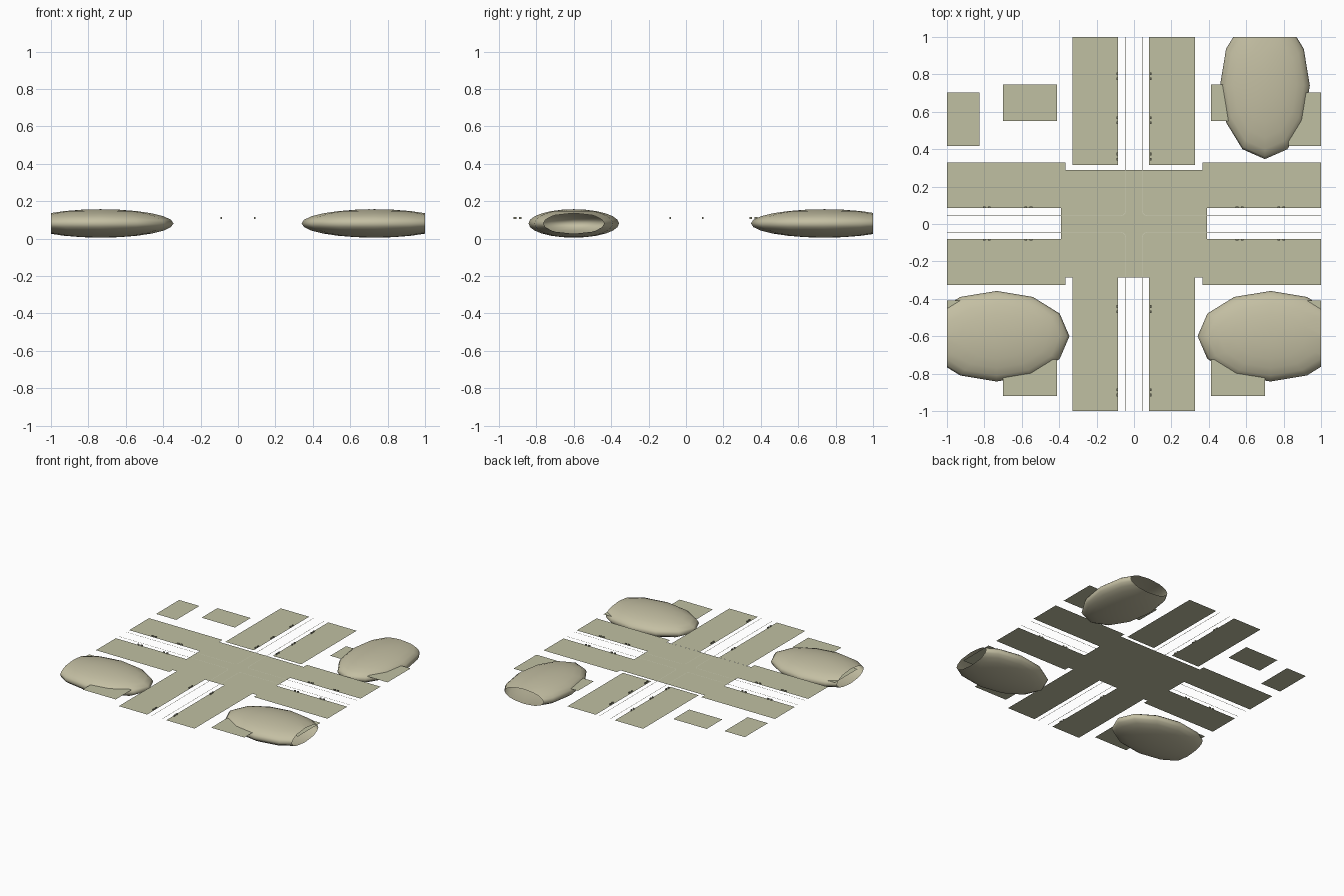
import bpy, bmesh, math
from mathutils import Matrix, Vector

if "Cube" in bpy.data.objects:
    bpy.data.objects.remove(bpy.data.objects["Cube"])

H = 0.105  # height of the street surface


def material(name, rgb):
    m = bpy.data.materials.new(name)
    m.diffuse_color = (*rgb, 1)
    m.use_nodes = True
    m.node_tree.nodes["Principled BSDF"].inputs["Base Color"].default_value = m.diffuse_color
    return m


STONE = material("olive_stone", (0.525, 0.53, 0.363))
EARTH = material("warm_olive", (0.55, 0.52, 0.365))
LINE = material("pale_line", (0.62, 0.62, 0.47))
DARK = material("dark_olive", (0.3, 0.3, 0.21))


def finish(bm, name, mat):
    me = bpy.data.meshes.new(name)
    bm.to_mesh(me)
    bm.free()
    me.materials.append(mat)
    ob = bpy.data.objects.new(name, me)
    bpy.context.collection.objects.link(ob)
    return ob


def plates(name, rects, z=H):
    bm = bmesh.new()
    for x0, x1, y0, y1 in rects:
        bm.faces.new([bm.verts.new(p) for p in
                      ((x0, y0, z), (x1, y0, z), (x1, y1, z), (x0, y1, z))])
    return finish(bm, name, STONE)


# Crossing in the middle
plates("crossing", [(-0.39, 0.39, -0.285, 0.29)], H - 0.0005)

# Pavements along both streets
plates("pavement_north", [(-0.33, -0.085, 0.315, 1), (0.08, 0.325, 0.315, 1)])
plates("pavement_south", [(-0.33, -0.085, -1, -0.285), (0.08, 0.325, -1, -0.285)])
plates("pavement_west", [(-1, -0.365, 0.085, 0.33), (-1, -0.365, -0.325, -0.08)])
plates("pavement_east", [(0.365, 1, 0.085, 0.33), (0.365, 1, -0.325, -0.08)])

# Building plots in the four corners
plots = []
for s in (-1, 1):
    for a, b, c, d in ((0.412, 0.70, 0.55, 0.745), (0.825, 1, 0.417, 0.702),
                       (0.412, 0.70, -0.92, -0.725), (0.825, 1, -0.69, -0.41)):
        plots.append((min(s * a, s * b), max(s * a, s * b), c, d))
plates("building_plots", plots)

# Thin kerb lines bending round each corner
bm = bmesh.new()
R, IN, W = 0.025, 0.045, 0.0015
for sx in (-1, 1):
    for sy in (-1, 1):
        c = IN + R
        path = [(IN, 1)]
        for i in range(7):
            t = math.pi + i * math.pi / 12
            path.append((c + R * math.cos(t), c + R * math.sin(t)))
        path.append((1, IN))
        prev = None
        for i, (x, y) in enumerate(path):
            t = min(max(i - 1, 0), 6) * math.pi / 12
            ox, oy = W * math.cos(t), W * math.sin(t)
            cur = [bm.verts.new((sx * (x + k * ox), sy * (y + k * oy), H + 0.001))
                   for k in (-1, 1)]
            if prev:
                f = bm.faces.new([prev[0], cur[0], cur[1], prev[1]])
                f.normal_update()
                if f.normal.z < 0:
                    f.normal_flip()
            prev = cur
finish(bm, "kerb_lines", LINE)

# Small street furniture, in pairs along the kerbs
bm = bmesh.new()
spots = [(s * 0.09, y, False) for s in (-1, 1) for y in (0.36, 0.555, 0.79, -0.455, -0.9)]
spots += [(s * x, y, True) for s in (-1, 1) for x in (0.565, 0.787) for y in (0.09, -0.085)]
for x, y, along_x in spots:
    for d in (-0.014, 0.014):
        size = (0.014, 0.007, 0.01) if along_x else (0.007, 0.014, 0.01)
        pos = (x + d, y, H + 0.006) if along_x else (x, y + d, H + 0.006)
        bmesh.ops.create_cube(bm, size=1,
                              matrix=Matrix.Translation(pos) @ Matrix.Diagonal((*size, 1)))
finish(bm, "street_furniture", DARK)


# Mounds: low-poly ellipsoids cut open at the edge of the block
def mound(name, centre, radii, edge):
    bm = bmesh.new()
    bmesh.ops.create_uvsphere(bm, u_segments=12, v_segments=12, radius=1,
                              matrix=Matrix.Translation(centre) @ Matrix.Diagonal((*radii, 1)))
    n = Vector(edge)
    bmesh.ops.bisect_plane(bm, geom=bm.verts[:] + bm.edges[:] + bm.faces[:],
                           plane_co=n, plane_no=n, clear_outer=True)
    for f in bm.faces:
        f.smooth = True
    finish(bm, name, EARTH)


mound("mound_south_east", (0.73, -0.6, 0.081), (0.39, 0.242, 0.076), (1, 0, 0))
mound("mound_south_west", (-0.735, -0.6, 0.081), (0.39, 0.242, 0.076), (-1, 0, 0))
mound("mound_north_east", (0.70, 0.74, 0.081), (0.24, 0.393, 0.076), (0, 1, 0))
